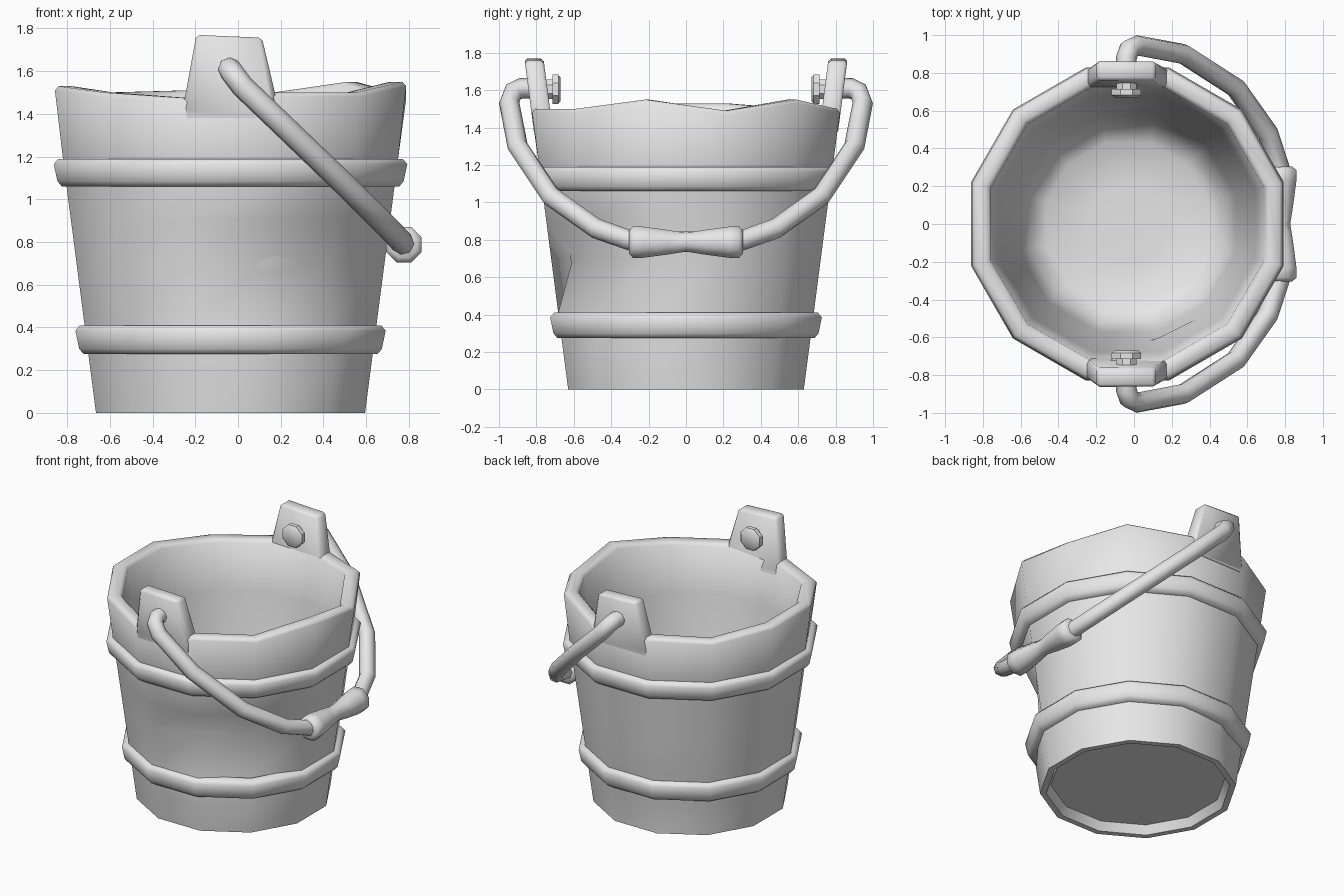
import bpy, bmesh
from math import cos, sin, pi, radians
from mathutils import Matrix, Vector

cube = bpy.data.objects.get("Cube")
if cube:
    bpy.data.objects.remove(cube, do_unlink=True)

GREY = (0.8, 0.8, 0.8, 1.0)
mat = bpy.data.materials.new("plain_grey")
mat.use_nodes = True
mat.diffuse_color = GREY
mat.node_tree.nodes["Principled BSDF"].inputs["Base Color"].default_value = GREY

CX = -0.035                                   # axis of the tub


def wall(z):
    """Distance from the axis to the flat outer wall at height z."""
    return 0.63 + 0.13 * z


def finish(name, bm, angle=60):
    bmesh.ops.recalc_face_normals(bm, faces=bm.faces)
    mesh = bpy.data.meshes.new(name)
    bm.to_mesh(mesh)
    bm.free()
    obj = bpy.data.objects.new(name, mesh)
    bpy.context.collection.objects.link(obj)
    mesh.materials.append(mat)
    bpy.ops.object.select_all(action="DESELECT")
    obj.select_set(True)
    bpy.context.view_layer.objects.active = obj
    bpy.ops.object.shade_smooth_by_angle(angle=radians(angle))
    return obj


def lathe(profile, sides, closed=False):
    """Turn (flat radius, height) points into rings around z; cap open ends."""
    bm = bmesh.new()
    rings = []
    for r, z in profile:
        r /= cos(pi / sides)
        turns = [(k + 0.5) * 2 * pi / sides for k in range(sides)]
        rings.append([bm.verts.new((r * cos(a), r * sin(a), z)) for a in turns])
    pairs = list(zip(rings, rings[1:]))
    if closed:
        pairs.append((rings[-1], rings[0]))
    else:
        bm.faces.new(rings[0])
        bm.faces.new(rings[-1])
    for a, b in pairs:
        for k in range(sides):
            j = (k + 1) % sides
            bm.faces.new((a[k], a[j], b[j], b[k]))
    return bm, rings


# Tub: outer wall, uneven rounded rim, inner wall and floor
outer = [(wall(z), z) for z in (0, 0.2, 0.41, 0.7, 0.9, 1.06, 1.19)]
rim = [(wall(1.48), 1.48), (0.805, 1.5), (0.745, 1.5), (0.722, 1.48)]
inner = [(0.68, 1.15), (0.57, 0.35), (0.52, 0.17), (0.43, 0.11), (0.2, 0.1)]
base = [(0.4, 0.06), (0.56, 0.06), (0.59, 0)]
bm, rings = lathe(base + outer + rim + inner, 12)
heights = [1.49, 1.55, 1.5, 1.51, 1.5, 1.53, 1.53, 1.5, 1.475, 1.5, 1.5, 1.55]
first = len(base) + len(outer)
for ring in rings[first:first + len(rim)]:
    for v, h in zip(ring, heights):
        v.co.z += h - 1.5
# Dents at the front corner and a small one low at the back
first = len(base)
for level, side, depth in ((3, 9, 0.12), (3, 10, 0.1), (2, 10, 0.06),
                           (4, 10, 0.04), (1, 3, 0.03)):
    co = rings[first + level][side].co
    radial = Vector((co.x, co.y, 0)).normalized()
    co -= radial * depth
bm.transform(Matrix.Translation((CX, 0, 0)))
finish("tub", bm)

# Hoops
for name, lo, hi in (("lower_hoop", 0.275, 0.41), ("upper_hoop", 1.06, 1.19)):
    a, b, c = wall(lo), wall(hi), 0.025
    profile = [(a - 0.03, lo), (a + 0.022, lo), (a + 0.043, lo + c),
               (b + 0.043, hi - c), (b + 0.022, hi), (b - 0.03, hi)]
    bm, _ = lathe(profile, 12, closed=True)
    bm.transform(Matrix.Translation((CX, 0, 0)))
    finish(name, bm)

# Ears and bolts, front and back
for label, s in (("front", -1), ("back", 1)):
    bm = bmesh.new()
    outline = [(-0.24, 1.38), (-0.25, 1.47), (-0.195, 1.77),
               (0.112, 1.757), (0.175, 1.49), (0.165, 1.38)]
    faces = []
    for inset in (-0.004, 0.098):
        faces.append([bm.verts.new((x, s * (wall(z) - inset), z)) for x, z in outline])
    for f in faces:
        bm.faces.new(f)
    n = len(outline)
    for k in range(n):
        j = (k + 1) % n
        bm.faces.new((faces[0][k], faces[0][j], faces[1][j], faces[1][k]))
    edges = [e for e in bm.edges if max(v.co.z for v in e.verts) > 1.6]
    bmesh.ops.bevel(bm, geom=edges, offset=0.015, segments=1, affect="EDGES")
    finish(label + "_ear", bm, 50)

    bolt = [(0.052, 0.8), (0.052, 0.715), (0.078, 0.715), (0.078, 0.683), (0.062, 0.67)]
    bm, _ = lathe(bolt, 8)
    bm.transform(Matrix.Translation((-0.04, 0, 1.605)) @ Matrix.Rotation(-s * pi / 2, 4, "X"))
    finish(label + "_bolt", bm, 40)

# Bail: one half path, mirrored to the other side
half = [(-0.04, 0.79, 1.61), (-0.04, 0.88, 1.61), (-0.025, 0.925, 1.59),
        (0.02, 0.945, 1.53), (0.26, 0.9, 1.3), (0.54, 0.72, 1.03),
        (0.71, 0.48, 0.86), (0.775, 0.28, 0.79)]
path = half + [(x, -y, z) for x, y, z in reversed(half)]
curve = bpy.data.curves.new("bail", "CURVE")
curve.dimensions = "3D"
curve.bevel_depth = 0.055
curve.bevel_resolution = 2
curve.use_fill_caps = True
spline = curve.splines.new("POLY")
spline.points.add(len(path) - 1)
for p, co in zip(spline.points, path):
    p.co = (*co, 1)
source = bpy.data.objects.new("bail_path", curve)
bpy.context.collection.objects.link(source)
bpy.context.view_layer.update()
tube = source.evaluated_get(bpy.context.evaluated_depsgraph_get()).to_mesh()
bm = bmesh.new()
bm.from_mesh(tube)
bpy.data.objects.remove(source, do_unlink=True)
finish("bail", bm)

# Grip: waisted handle on the middle of the bail
end = [(0.06, 0.305), (0.083, 0.285), (0.083, 0.23), (0.066, 0.1)]
profile = end + [(0.05, 0)] + [(r, -t) for r, t in reversed(end)]
bm, _ = lathe(profile, 8)
bm.transform(Matrix.Translation((0.777, 0, 0.787)) @ Matrix.Rotation(pi / 2, 4, "X"))
finish("grip", bm)
